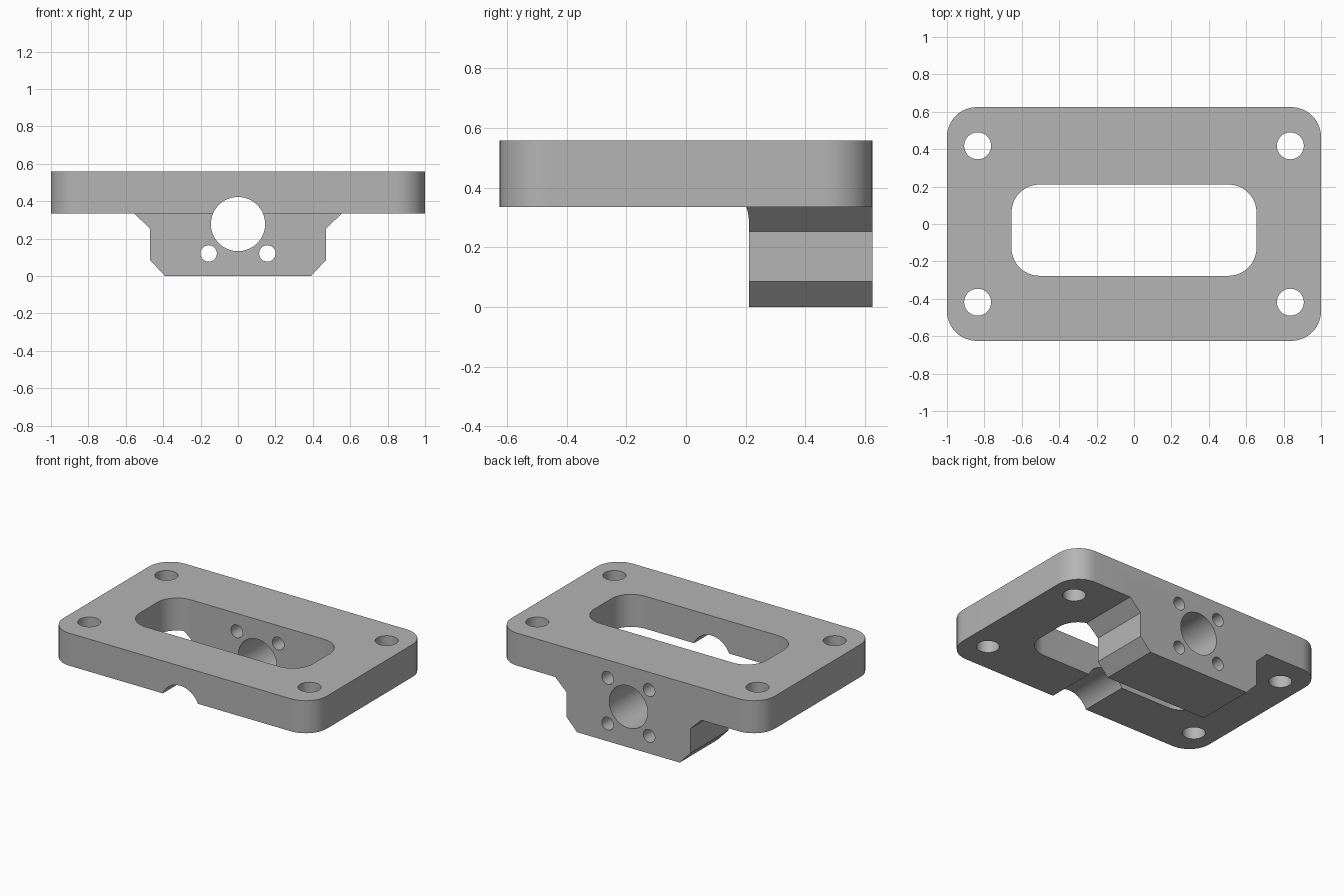
import bpy, bmesh, math
from mathutils import Matrix

cube = bpy.data.objects.get("Cube")
if cube:
    bpy.data.objects.remove(cube, do_unlink=True)

WIDTH, DEPTH = 2.0, 1.25
PLATE_LOW, PLATE_TOP = 0.335, 0.558
BORE_Z = 0.278

metal = bpy.data.materials.new("grey_metal")
metal.use_nodes = True
GREY = (0.46, 0.46, 0.46, 1)
metal.diffuse_color = GREY
metal.node_tree.nodes["Principled BSDF"].inputs["Base Color"].default_value = GREY


def rounded_rect(w, d, r, cy=0.0, steps=12):
    """Outline of a rectangle with round corners, counter-clockwise."""
    pts = []
    for k, (sx, sy) in enumerate(((1, 1), (-1, 1), (-1, -1), (1, -1))):
        for i in range(steps + 1):
            a = math.pi / 2 * (k + i / steps)
            pts.append((sx * (w / 2 - r) + r * math.cos(a),
                        cy + sy * (d / 2 - r) + r * math.sin(a)))
    return pts


def circle(cx, cy, r, steps=48):
    return [(cx + r * math.cos(2 * math.pi * i / steps),
             cy + r * math.sin(2 * math.pi * i / steps)) for i in range(steps)]


def prism(name, outline, start, end, along_y=False):
    """Extrude an outline along z, or an x-z outline along y."""
    bm = bmesh.new()
    face = bm.faces.new([bm.verts.new((x, y, start)) for x, y in outline])
    out = bmesh.ops.extrude_face_region(bm, geom=[face])
    tops = [v for v in out["geom"] if isinstance(v, bmesh.types.BMVert)]
    bmesh.ops.translate(bm, verts=tops, vec=(0, 0, end - start))
    if along_y:
        swap = Matrix(((1, 0, 0, 0), (0, 0, 1, 0), (0, 1, 0, 0), (0, 0, 0, 1)))
        bm.transform(swap)
    bmesh.ops.recalc_face_normals(bm, faces=bm.faces)
    mesh = bpy.data.meshes.new(name)
    bm.to_mesh(mesh)
    bm.free()
    mesh.materials.append(metal)
    obj = bpy.data.objects.new(name, mesh)
    bpy.context.collection.objects.link(obj)
    return obj


def combine(target, tool, operation):
    """Apply a boolean and remove the tool object."""
    mod = target.modifiers.new(operation.lower(), "BOOLEAN")
    mod.operation, mod.object, mod.solver = operation, tool, "EXACT"
    bpy.ops.object.select_all(action="DESELECT")
    bpy.context.view_layer.objects.active = target
    target.select_set(True)
    bpy.ops.object.modifier_apply(modifier=mod.name)
    bpy.data.objects.remove(tool, do_unlink=True)


# Flange plate with round corners
bracket = prism("flange_bracket", rounded_rect(WIDTH, DEPTH, 0.16),
                PLATE_LOW, PLATE_TOP)

# Stepped block under the back edge, running up into the plate
half = [(0.39, 0), (0.47, 0.085), (0.47, 0.253), (0.555, PLATE_LOW), (0.555, 0.45)]
profile = half + [(-x, z) for x, z in reversed(half)]
block = prism("mounting_block", profile, 0.17, DEPTH / 2, along_y=True)
combine(bracket, block, "UNION")

# Central window, which also trims the front of the block
window = prism("window_cutter", rounded_rect(1.31, 0.488, 0.15, cy=-0.033), -0.2, 0.8)
combine(bracket, window, "DIFFERENCE")

# Large bore through the block, notching the front rail
bore = prism("bore_cutter", circle(0, BORE_Z, 0.145, 64), -0.8, 0.8, along_y=True)
combine(bracket, bore, "DIFFERENCE")

for sx in (-1, 1):
    for s in (-1, 1):
        # Corner mounting holes
        hole = prism("corner_hole_cutter", circle(sx * 0.836, s * 0.418, 0.072), 0.1, 0.8)
        combine(bracket, hole, "DIFFERENCE")
        # Bolt holes around the bore, through the back only
        bolt = prism("bolt_hole_cutter",
                     circle(sx * 0.157, BORE_Z + s * 0.157, 0.044, 32),
                     0.1, 0.8, along_y=True)
        combine(bracket, bolt, "DIFFERENCE")

bpy.ops.object.shade_smooth_by_angle(angle=math.radians(30))
